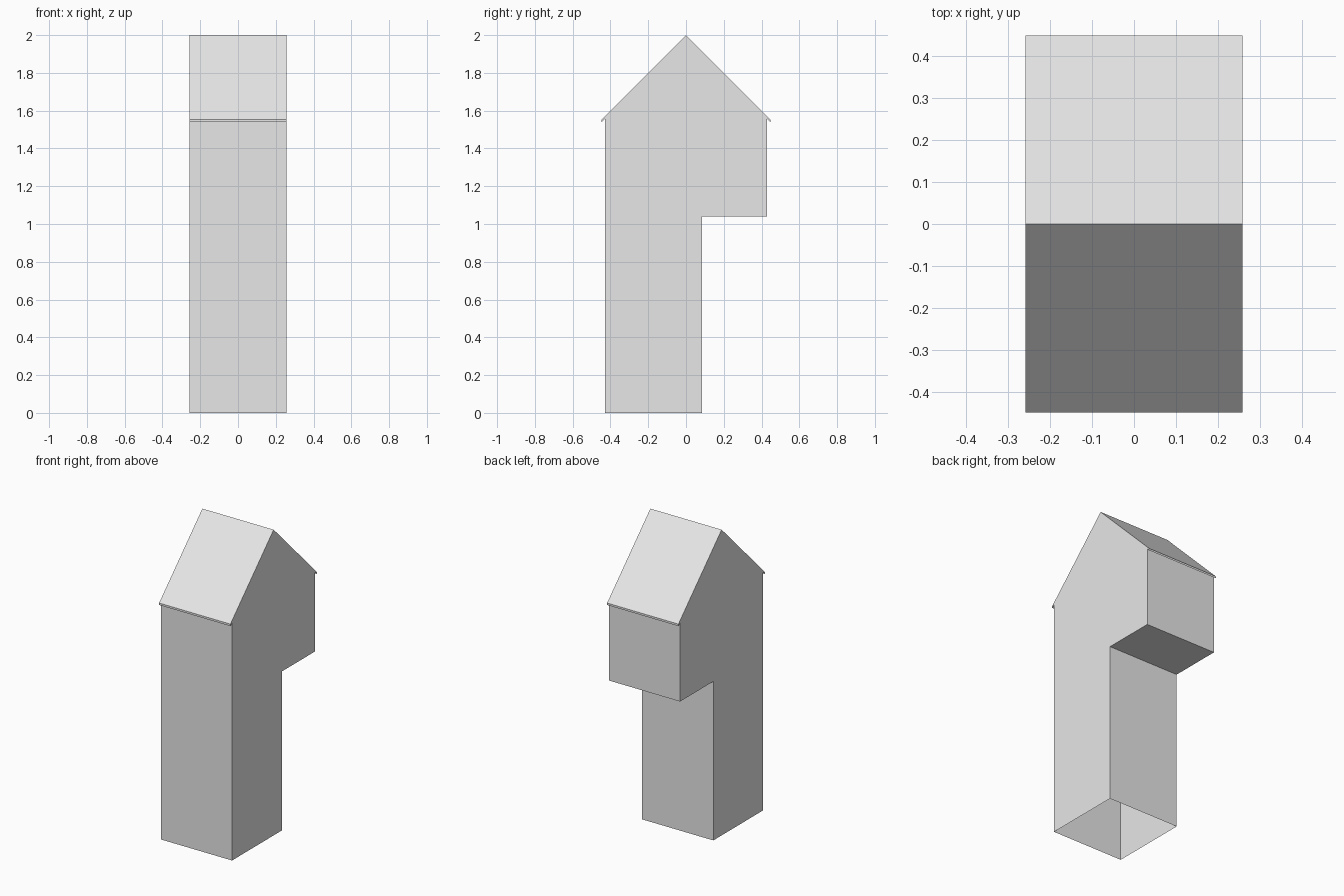
import bpy
import bmesh

if "Cube" in bpy.data.objects:
    bpy.data.objects.remove(bpy.data.objects["Cube"])

HALF_WIDTH = 0.258   # half depth of the extrusion along x
WALL = 0.43          # outer wall distance from the ridge line
EAVE = 0.447         # roof overhang distance from the ridge line
RIDGE = 2.0

grey = bpy.data.materials.new("light grey")
grey.diffuse_color = (0.8, 0.8, 0.8, 1.0)
grey.use_nodes = True
grey.node_tree.nodes["Principled BSDF"].inputs["Base Color"].default_value = grey.diffuse_color

# Gable roof with small eave lips, listed from back wall to front wall
back_eave = [(WALL, 1.557), (EAVE, 1.54), (EAVE, 1.553)]
front_eave = [(-y, z) for y, z in reversed(back_eave)]
roof = back_eave + [(0, RIDGE)] + front_eave

# Side outline: leg, jettied upper room, roof
outline = [(-WALL, 0), (0.086, 0), (0.086, 1.04), (WALL, 1.04)] + roof

bm = bmesh.new()
left = [bm.verts.new((-HALF_WIDTH, y, z)) for y, z in outline]
right = [bm.verts.new((HALF_WIDTH, y, z)) for y, z in outline]

# Gable walls
bm.faces.new(left[::-1])
bm.faces.new(right)

# Strip round the outline, leaving the foot (first edge) open
count = len(outline)
for i in range(1, count):
    j = (i + 1) % count
    bm.faces.new((left[i], left[j], right[j], right[i]))

bmesh.ops.recalc_face_normals(bm, faces=bm.faces)
mesh = bpy.data.meshes.new("gabled_tower")
bm.to_mesh(mesh)
bm.free()
mesh.materials.append(grey)

tower = bpy.data.objects.new("gabled_tower", mesh)
bpy.context.collection.objects.link(tower)
